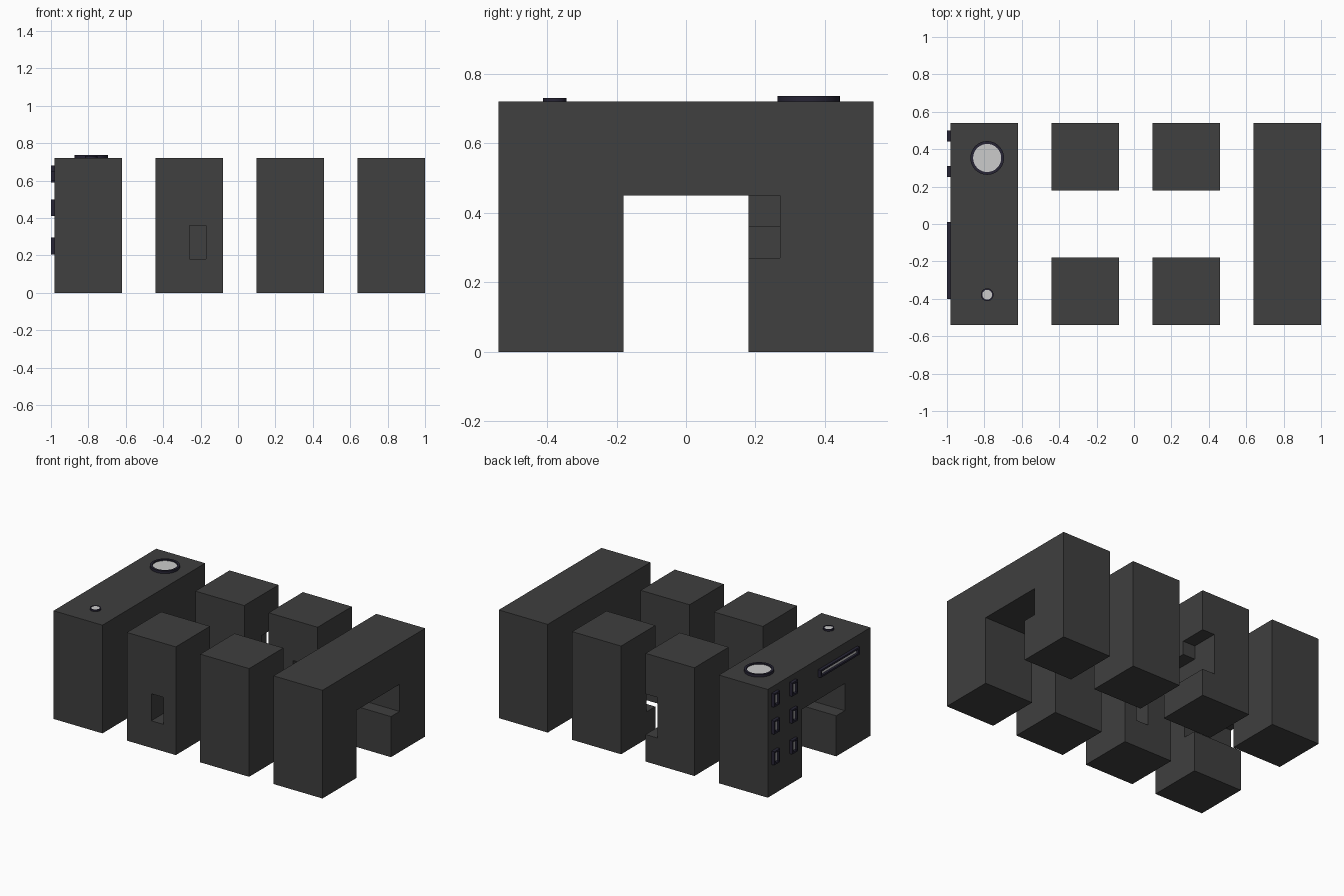
import bpy, bmesh, math

if "Cube" in bpy.data.objects:
    bpy.data.objects.remove(bpy.data.objects["Cube"])

U = 0.09           # module: every block is 4 x 4 x 8 modules
W, H, D = 0.36, 0.72, 0.54


def material(name, rgb):
    m = bpy.data.materials.new(name)
    m.diffuse_color = (*rgb, 1)
    m.use_nodes = True
    m.node_tree.nodes["Principled BSDF"].inputs["Base Color"].default_value = m.diffuse_color
    return m


dark = material("dark_block", (0.05, 0.05, 0.05))
navy = material("frame_navy", (0.02, 0.018, 0.035))


def finish(name, bm, mat=None):
    bmesh.ops.recalc_face_normals(bm, faces=bm.faces)
    me = bpy.data.meshes.new(name)
    bm.to_mesh(me)
    bm.free()
    ob = bpy.data.objects.new(name, me)
    bpy.context.collection.objects.link(ob)
    if mat:
        me.materials.append(mat)
    return ob


def prism(name, pts, offset, mat=None):
    """Extrude a closed 3D polygon along an offset."""
    bm = bmesh.new()
    f = bm.faces.new([bm.verts.new(p) for p in pts])
    r = bmesh.ops.extrude_face_region(bm, geom=[f])
    bmesh.ops.translate(bm, vec=offset, verts=[v for v in r["geom"] if isinstance(v, bmesh.types.BMVert)])
    return finish(name, bm, mat)


def box(name, lo, hi, mat=None):
    (x0, y0, z0), (x1, y1, z1) = lo, hi
    pts = [(x0, y0, z0), (x1, y0, z0), (x1, y1, z0), (x0, y1, z0)]
    return prism(name, pts, (0, 0, z1 - z0), mat)


def cut(ob, lo, hi):
    c = box("cutter", lo, hi)
    c.hide_render = True
    m = ob.modifiers.new("cut", 'BOOLEAN')
    m.operation, m.solver, m.object = 'DIFFERENCE', 'EXACT', c
    bpy.context.view_layer.objects.active = ob
    bpy.ops.object.modifier_apply(modifier=m.name)
    bpy.data.objects.remove(c)


# Arches with one notched leg; the left one is mirrored front to back
profile = [(-D, 0), (-.18, 0), (-.18, .45), (.27, .45), (.27, .27),
           (.18, .27), (.18, 0), (D, 0), (D, H), (-D, H)]
for name, x, s in (("left_arch", -.98, -1), ("right_arch", .64, 1)):
    prism(name, [(x, s * y, z) for y, z in profile], (W, 0, 0), dark)

# Four inner pillars
blocks = {}
for col, x in (("left", -.44), ("right", .10)):
    for row, y in (("front", -D), ("back", .18)):
        blocks[col, row] = box(f"{row}_{col}_pillar", (x, y, 0), (x + W, y + W, H), dark)

# Channels through the pillars
cut(blocks["left", "front"], (-.26, -.6, .18), (-.17, -.1, .36))
cut(blocks["left", "back"], (-.17, .1, .18), (0, .6, .36))
cut(blocks["left", "back"], (-.17, .36, .30), (0, .6, .45))
cut(blocks["right", "back"], (0, .1, .18), (.5, .27, .36))
cut(blocks["right", "back"], (.28, .1, .30), (.5, .27, .45))


def window(name, y0, y1, z0, z1, t=.012):
    """Raised frame on the left face with a recessed pane."""
    outer = [(y0, z0), (y1, z0), (y1, z1), (y0, z1)]
    inner = [(y0 + t, z0 + t), (y1 - t, z0 + t), (y1 - t, z1 - t), (y0 + t, z1 - t)]
    bm = bmesh.new()
    rings = [[bm.verts.new((x, y, z)) for y, z in loop]
             for x, loop in ((-.975, outer), (-1, outer), (-1, inner), (-.975, inner))]
    for k in range(4):
        a, b = rings[k], rings[(k + 1) % 4]
        for i in range(4):
            j = (i + 1) % 4
            bm.faces.new((a[i], a[j], b[j], b[i]))
    finish(name + "_frame", bm, navy)
    box(name + "_pane", (-.985, y0 + t, z0 + t), (-.975, y1 - t, z1 - t))


for i, z in enumerate((.205, .41, .59)):
    for j, y in enumerate((.25, .44)):
        window(f"window_{i}_{j}", y, y + .06, z, z + .09)
window("long_window", -.40, .01, .60, .65)


def porthole(name, y, r, t, top, n=48):
    """Round frame on the roof with a pale disc inside."""
    bm = bmesh.new()
    sect = [(r, H - .005), (r, top), (r - t, top), (r - t, H - .005)]
    rings = [[bm.verts.new((-.785 + q * math.cos(a), y + q * math.sin(a), z))
              for a in (2 * math.pi * i / n for i in range(n))] for q, z in sect]
    for k in range(4):
        a, b = rings[k], rings[(k + 1) % 4]
        for i in range(n):
            j = (i + 1) % n
            bm.faces.new((a[i], a[j], b[j], b[i]))
    ring = finish(name + "_ring", bm, navy)
    bpy.ops.mesh.primitive_cylinder_add(vertices=n, radius=r - t, depth=.012,
                                        location=(-.785, y, H + .003))
    disc = bpy.context.object
    disc.name = name + "_disc"
    for ob in (ring, disc):
        bpy.ops.object.select_all(action='DESELECT')
        ob.select_set(True)
        bpy.context.view_layer.objects.active = ob
        bpy.ops.object.shade_smooth_by_angle()


porthole("large_porthole", .353, .09, .015, .737)
porthole("small_porthole", -.378, .034, .008, .731)
